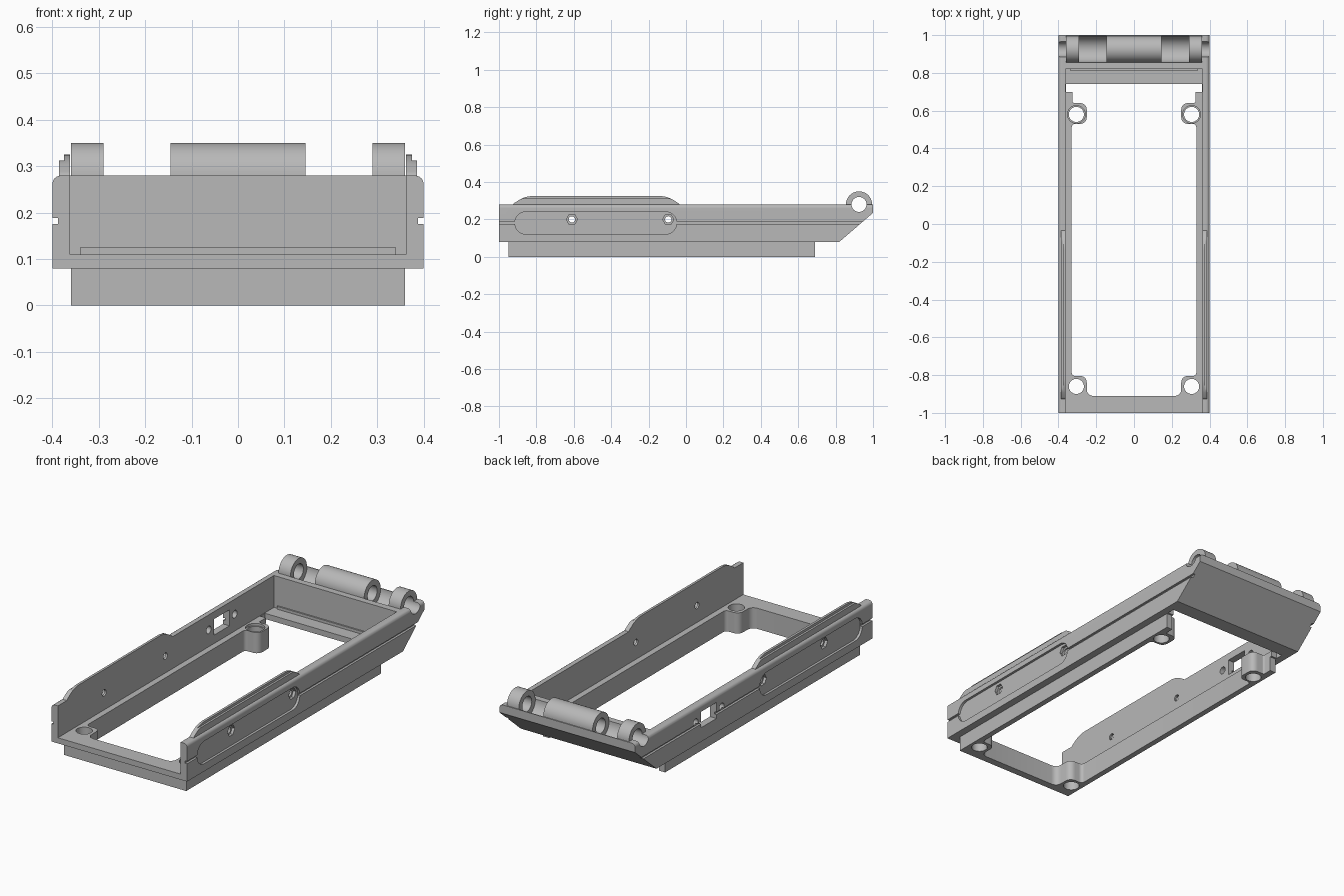
import bpy
import bmesh
from math import cos, sin, pi
from mathutils import Vector

if "Cube" in bpy.data.objects:
    bpy.data.objects.remove(bpy.data.objects["Cube"], do_unlink=True)

grey = bpy.data.materials.new("plain_grey")
grey.use_nodes = True
grey.diffuse_color = (0.48, 0.48, 0.48, 1)
grey.node_tree.nodes["Principled BSDF"].inputs["Base Color"].default_value = (0.48, 0.48, 0.48, 1)


def rounded(corners, steps=6):
    """Outline from (a, b, radius) corners, each softened by a small curve."""
    out = []
    for i, (a, b, r) in enumerate(corners):
        p = Vector((a, b))
        if r == 0:
            out.append(p)
            continue
        before = Vector(corners[i - 1][:2])
        after = Vector(corners[(i + 1) % len(corners)][:2])
        s = p + (before - p).normalized() * r
        e = p + (after - p).normalized() * r
        for k in range(steps + 1):
            t = k / steps
            w = 2 * t * (1 - t) * 0.83
            u, v = (1 - t) ** 2, t * t
            out.append((s * u + p * w + e * v) / (u + w + v))
    return out


def circle(a, b, r, n=40):
    return [(a + r * cos(2 * pi * k / n), b + r * sin(2 * pi * k / n)) for k in range(n)]


def rect(a0, a1, b0, b1):
    return [(a0, b0), (a1, b0), (a1, b1), (a0, b1)]


def stadium(a0, a1, b, r, n=16):
    right = [(a1 - r + r * cos(t), b + r * sin(t)) for t in (pi * (k / n - 0.5) for k in range(n + 1))]
    left = [(a0 + r - r * cos(t), b - r * sin(t)) for t in (pi * (k / n - 0.5) for k in range(n + 1))]
    return right + left


def prism(name, outline, axis, lo, hi):
    """Extrude a 2D outline along one axis."""
    place = {"X": lambda a, b, d: (d, a, b),
             "Y": lambda a, b, d: (a, d, b),
             "Z": lambda a, b, d: (a, b, d)}[axis]
    bm = bmesh.new()
    ends = [[bm.verts.new(place(a, b, d)) for a, b in outline] for d in (lo, hi)]
    n = len(outline)
    for ring in ends:
        bm.faces.new(ring)
    for i in range(n):
        j = (i + 1) % n
        bm.faces.new((ends[0][i], ends[0][j], ends[1][j], ends[1][i]))
    bmesh.ops.recalc_face_normals(bm, faces=bm.faces)
    mesh = bpy.data.meshes.new(name)
    bm.to_mesh(mesh)
    bm.free()
    mesh.materials.append(grey)
    obj = bpy.data.objects.new(name, mesh)
    bpy.context.collection.objects.link(obj)
    return obj


def combine(operation, outline, axis, lo, hi):
    tool = prism("tool", outline, axis, lo, hi)
    mod = frame.modifiers.new("combine", "BOOLEAN")
    mod.operation = operation
    mod.solver = "EXACT"
    mod.object = tool
    bpy.context.view_layer.objects.active = frame
    bpy.ops.object.modifier_apply(modifier=mod.name)
    bpy.data.objects.remove(tool, do_unlink=True)


def add(*args):
    combine("UNION", *args)


def cut(*args):
    combine("DIFFERENCE", *args)


def span(side, inner, outer):
    return sorted((side * inner, side * outer))


# Main body with rounded top edges
body = rounded([(-0.4, 0.08, 0), (0.4, 0.08, 0), (0.4, 0.28, 0.02), (-0.4, 0.28, 0.02)])
frame = prism("hinged_tray_frame", body, "Y", -1, 1)

# Sloped underside at the hinge end
cut([(0.64, -0.075), (1.18, -0.075), (1.18, 0.39)], "X", -0.6, 0.6)

# Lower skirt
add(rect(-0.36, 0.36, -0.95, 0.69), "Z", 0, 0.095)

# Raised grips on the side walls
grip = rounded([(-0.93, 0.2, 0), (-0.03, 0.2, 0), (-0.03, 0.28, 0.015),
                (-0.1, 0.325, 0.04), (-0.86, 0.325, 0.04), (-0.93, 0.28, 0.015)])
for side in (-1, 1):
    add(grip, "X", *span(side, 0.34, 0.375))
    lip = [(a, min(b, 0.312)) for a, b in grip]
    add(lip, "X", *span(side, 0.35, 0.386))

# Tray interior, open at the front
cut(rect(-0.362, 0.362, -1.2, 0.82), "Z", 0.11, 0.6)

# Floor opening that leaves the four screw bosses standing
half = [(0.25, -0.91, 0.035), (0.25, -0.805, 0.035), (0.33, -0.805, 0.02),
        (0.33, 0.53, 0.02), (0.25, 0.53, 0.035), (0.25, 0.64, 0.035),
        (0.325, 0.64, 0.01), (0.325, 0.7, 0), (0.36, 0.7, 0), (0.36, 0.74, 0)]
opening = rounded(half + [(-a, b, r) for a, b, r in reversed(half)])
cut(opening, "Z", -0.2, 0.2)

# Screw holes in the bosses
for side in (-1, 1):
    for y in (-0.86, 0.58):
        cut(circle(side * 0.305, y, 0.04), "Z", -0.1, 0.2)
    cut(circle(side * 0.305, 0.58, 0.047), "Z", 0.097, 0.2)

# Side grooves, recessed panels and screw holes
for side in (-1, 1):
    cut(rect(-1.1, 1.1, 0.175, 0.188), "X", *span(side, 0.388, 0.5))
    cut(stadium(-0.915, -0.05, 0.181, 0.06), "X", *span(side, 0.387, 0.5))
    for y in (-0.61, -0.095):
        cut(circle(y, 0.2, 0.017, 24), "X", *span(side, 0.3, 0.5))
        cut(circle(y, 0.2, 0.03, 6), "X", *span(side, 0.372, 0.5))

# Connector port in one wall with a small hole on either side
cut(rect(0.315, 0.445, 0.155, 0.24), "X", -0.5, -0.3)
for y in (0.27, 0.49):
    cut(circle(y, 0.2, 0.02, 24), "X", -0.5, -0.3)

# Hinge troughs, knuckles and pin hole
HINGE = (0.925, 0.28)
for side in (-1, 1):
    cut(circle(*HINGE, 0.0705, 48), "X", *span(side, 0.145, 0.29))
for x0, x1 in ((-0.36, -0.29), (-0.145, 0.145), (0.29, 0.36)):
    add(circle(*HINGE, 0.07, 48), "X", x0, x1)
cut(circle(*HINGE, 0.04), "X", -0.6, 0.6)

# Thin ledge line along the inner hinge wall
add(rect(0.812, 0.83, 0.105, 0.125), "X", -0.34, 0.34)

# Smooth the curves, keep the edges crisp
bpy.ops.object.select_all(action="DESELECT")
frame.select_set(True)
bpy.context.view_layer.objects.active = frame
bpy.ops.object.shade_smooth_by_angle(angle=pi / 6)
